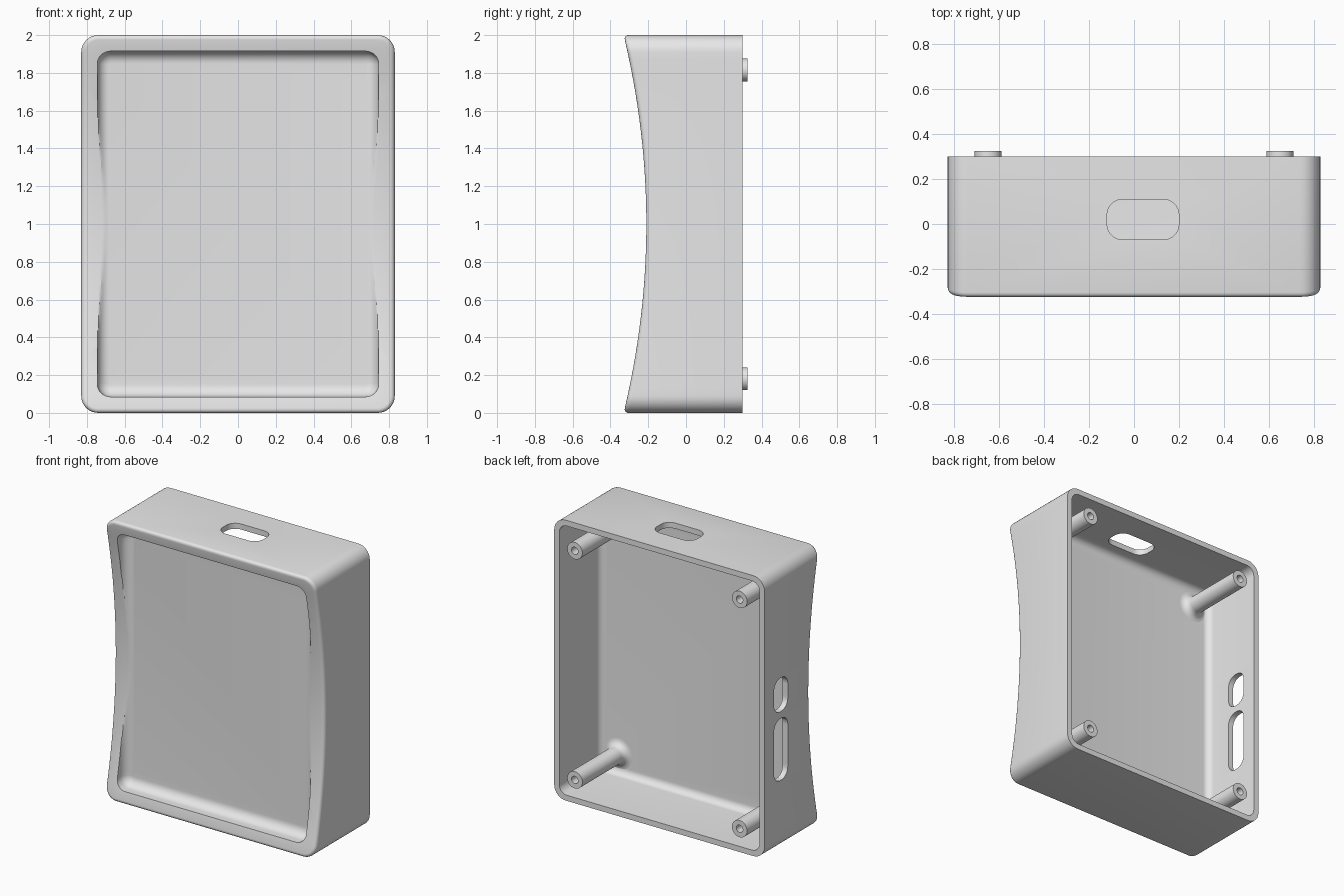
import bpy, bmesh, math
from mathutils import Matrix, Vector

old = bpy.data.objects.get("Cube")
if old:
    bpy.data.objects.remove(old)

grey = bpy.data.materials.new("light grey plastic")
grey.use_nodes = True
colour = (0.8, 0.8, 0.8, 1)
grey.diffuse_color = colour
grey.node_tree.nodes["Principled BSDF"].inputs["Base Color"].default_value = colour

HX, HZ, BACK = 0.83, 1.0, 0.30        # half width, half height, rear plane
WALL, RIM = 0.04, 0.085               # wall thickness, front rim width
FLOOR, INNER_FLOOR = -0.204, -0.165   # front and rear of the panel


def front(z):
    """Concave front surface, z measured from mid height."""
    return -0.21 - 0.12 * z * z


def ring(hx, hz, r, corner=8, side=1):
    """Rounded rectangle as (u, v) points, with the v sides subdivided."""
    r = max(r, 0.006)
    pts = []
    for quarter, (sx, sz) in enumerate([(1, 1), (-1, 1), (-1, -1), (1, -1)]):
        for i in range(corner + 1):
            a = math.pi / 2 * (quarter + i / corner)
            pts.append((sx * (hx - r) + r * math.cos(a), sz * (hz - r) + r * math.sin(a)))
        if quarter in (1, 3):
            for i in range(1, side):
                pts.append((sx * hx, sz * (hz - r) * (1 - 2 * i / side)))
    return pts


def loft(name, loops, closed=False):
    """Skin a row of equal point loops; cap the ends unless closed."""
    bm = bmesh.new()
    rows = [[bm.verts.new(p) for p in loop] for loop in loops]
    pairs = list(zip(rows, rows[1:]))
    if closed:
        pairs.append((rows[-1], rows[0]))
    else:
        bm.faces.new(rows[0])
        bm.faces.new(rows[-1])
    for a, b in pairs:
        for i in range(len(a)):
            j = (i + 1) % len(a)
            bm.faces.new((a[i], a[j], b[j], b[i]))
    bmesh.ops.recalc_face_normals(bm, faces=bm.faces)
    mesh = bpy.data.meshes.new(name)
    bm.to_mesh(mesh)
    bm.free()
    mesh.materials.append(grey)
    ob = bpy.data.objects.new(name, mesh)
    bpy.context.collection.objects.link(ob)
    return ob


def select(ob):
    bpy.ops.object.select_all(action='DESELECT')
    ob.select_set(True)
    bpy.context.view_layer.objects.active = ob


def body_loop(inset, r, depth):
    """One loop of the housing; depth gives y from the height."""
    pts = ring(HX - inset, HZ - inset, r, side=48)
    return [(x, depth(z), z + HZ) for x, z in pts]


# Housing: panel inside, cavity, rear rim, outer wall, front rim, recess, panel
loops = []
STEPS, R_IN, R_OUT, R_EDGE = 8, 0.05, 0.065, 0.025
for i in range(STEPS, -1, -1):
    a = math.pi / 2 * i / STEPS
    inset = R_IN * (1 - math.cos(a))
    y = INNER_FLOOR + R_IN * (1 - math.sin(a))
    loops.append(body_loop(WALL + inset, 0.06 - inset, lambda z, y=y: y))
loops.append(body_loop(WALL, 0.06, lambda z: BACK))
loops.append(body_loop(0, 0.09, lambda z: BACK))
for i in range(5):
    a = math.pi / 2 * i / 4
    inset, lift = R_EDGE * (1 - math.cos(a)), R_EDGE * (1 - math.sin(a))
    loops.append(body_loop(inset, 0.09 - inset, lambda z, l=lift: front(z) + l))
loops.append(body_loop(RIM, 0.07, front))
for i in range(STEPS + 1):
    a = math.pi / 2 * i / STEPS
    inset = R_OUT * (1 - math.cos(a))
    y = FLOOR - R_OUT * (1 - math.sin(a))
    loops.append(body_loop(RIM + inset + 0.0005, 0.07 - inset, lambda z, y=y: max(y, front(z))))
housing = loft("housing", loops)


# Port openings
def cut(half_u, half_v, r, place):
    pts = ring(half_u, half_v, r)
    cutter = loft("port_cutter", [[place(u, v, w) for u, v in pts] for w in (-0.1, 0.1)])
    cutter.hide_render = True
    mod = housing.modifiers.new("port", 'BOOLEAN')
    mod.operation, mod.solver, mod.object = 'DIFFERENCE', 'EXACT', cutter
    select(housing)
    bpy.ops.object.modifier_apply(modifier=mod.name)
    bpy.data.objects.remove(cutter)


cut(0.16, 0.09, 0.07, lambda u, v, w: (0.04 + u, 0.02 + v, 2 + w))
for z, half in ((1.105, 0.12), (0.715, 0.22)):
    cut(0.078, half, 0.07, lambda u, v, w: (-HX + w, 0.116 + u, z + v))
select(housing)
bpy.ops.object.shade_smooth_by_angle(angle=math.radians(30))

# Screw posts: turned profile with flared foot and blind hole
POST_R, HOLE_R, FLARE, TIP = 0.06, 0.026, 0.05, 0.325
profile = [(POST_R + FLARE * (1 - math.sin(t)), INNER_FLOOR + FLARE * (1 - math.cos(t)))
           for t in (math.pi / 2 * i / 6 for i in range(7))]
profile += [(POST_R, TIP), (HOLE_R, TIP), (HOLE_R, TIP - 0.2)]
SIDES = 32
for sx, side_name in ((1, "left"), (-1, "right")):
    for z, level in ((0.18, "lower"), (1.815, "upper")):
        rows = [[(0.65 * sx + r * math.cos(2 * math.pi * k / SIDES), y,
                  z + r * math.sin(2 * math.pi * k / SIDES)) for k in range(SIDES)]
                for r, y in profile]
        post = loft(f"{level}_{side_name}_screw_post", rows)
        select(post)
        bpy.ops.object.shade_smooth_by_angle(angle=math.radians(30))
